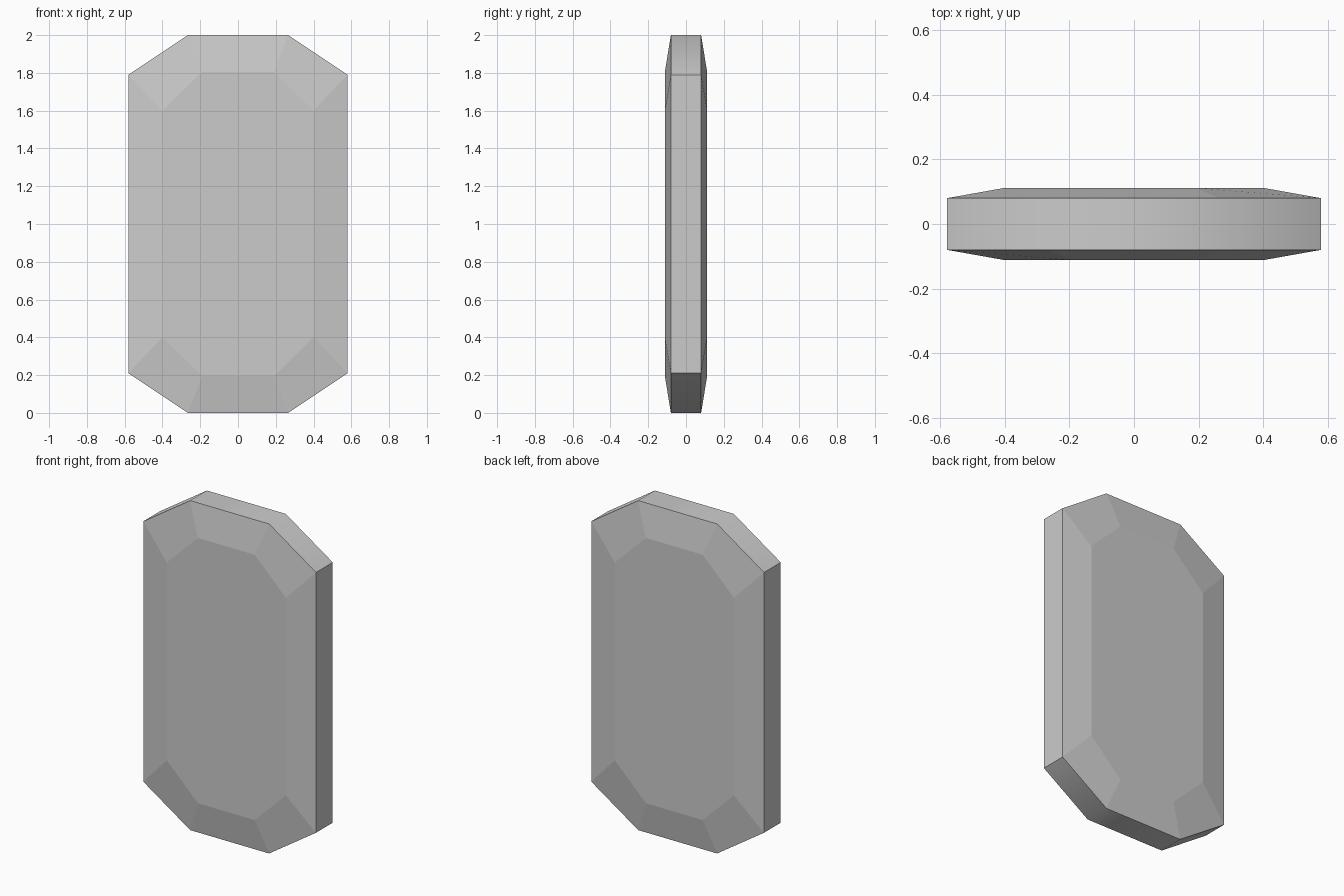
import bpy, bmesh, math

if "Cube" in bpy.data.objects:
    bpy.data.objects.remove(bpy.data.objects["Cube"])

def octagon(bm, y, half_w, flat_w, z_low, z_corner):
    # Clipped-corner outline, mirrored about x = 0 and z = 1
    right = [(flat_w, z_low), (half_w, z_corner),
             (half_w, 2 - z_corner), (flat_w, 2 - z_low)]
    pts = right + [(-x, z) for x, z in reversed(right)]
    return [bm.verts.new((x, y, z)) for x, z in pts]

bm = bmesh.new()

# Front face, front rim, back rim, back face
rings = [octagon(bm, -0.112, 0.40, 0.19, 0.195, 0.40),
         octagon(bm, -0.08, 0.58, 0.265, 0.0, 0.21),
         octagon(bm, 0.08, 0.58, 0.265, 0.0, 0.21),
         octagon(bm, 0.112, 0.40, 0.19, 0.195, 0.40)]
bm.faces.new(rings[0])
bm.faces.new(list(reversed(rings[-1])))

# Bevel facets and the outer band
for k in range(3):
    a, b = rings[k], rings[k + 1]
    for i in range(8):
        j = (i + 1) % 8
        f = bm.faces.new((a[i], b[i], b[j], a[j]))
        f.smooth = k == 1

bmesh.ops.recalc_face_normals(bm, faces=bm.faces)

# Band is soft over the top and bottom corners, crisp elsewhere
for e in bm.edges:
    e.smooth = e.calc_face_angle() < math.radians(40) and all(f.smooth for f in e.link_faces)

mesh = bpy.data.meshes.new("bevelled_panel")
bm.to_mesh(mesh)
bm.free()
bpy.context.collection.objects.link(bpy.data.objects.new("bevelled_panel", mesh))
